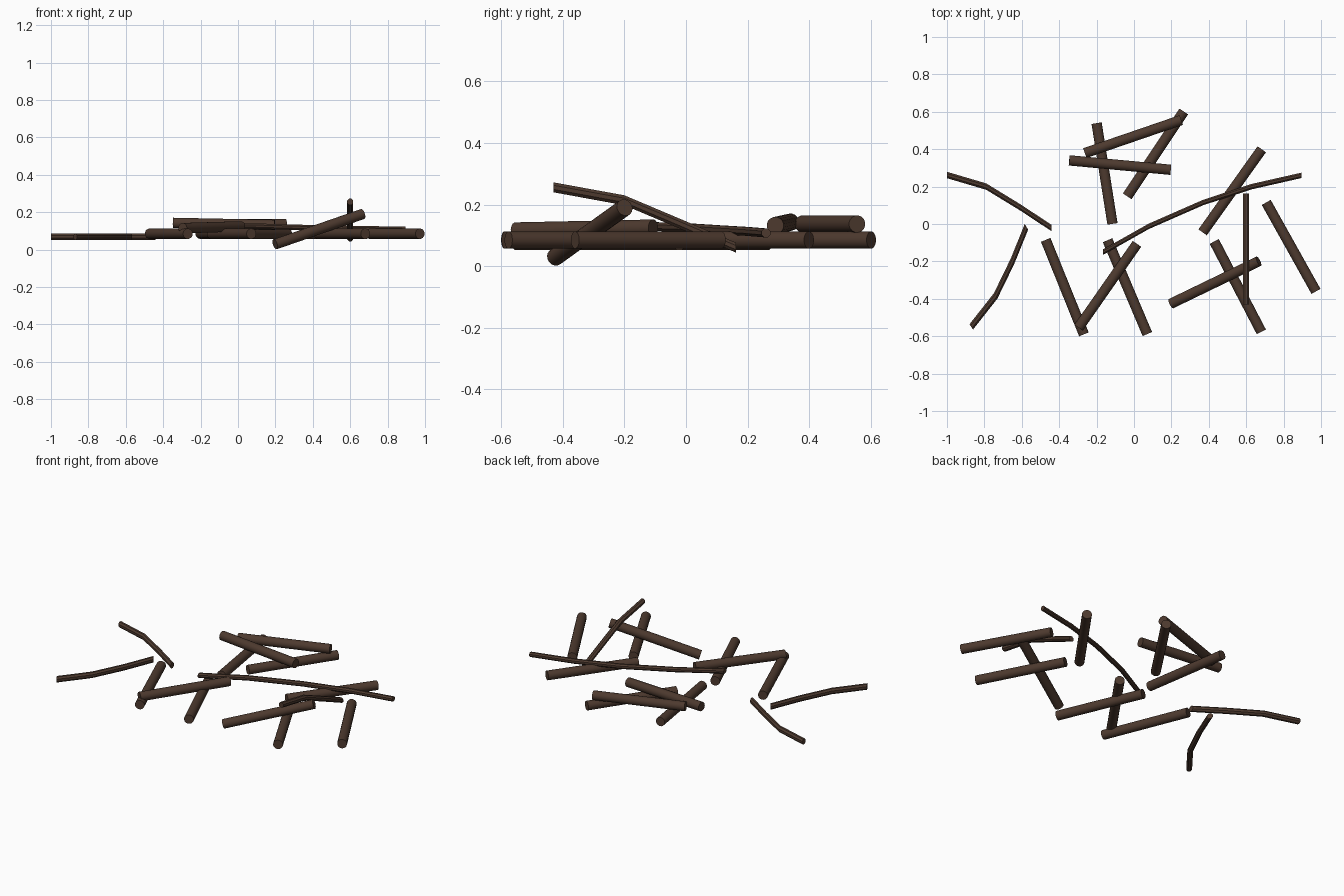
import bpy
import bmesh
import math
from mathutils import Vector

cube = bpy.data.objects.get("Cube")
if cube:
    bpy.data.objects.remove(cube, do_unlink=True)

LOG_LENGTH = 0.545
LOG_RADIUS = 0.028
GROUND = 0.085   # height of the logs in the lower layer
STACKED = 0.137  # height of the logs lying across others

bark = bpy.data.materials.new("dark brown bark")
bark.use_nodes = True
bark.diffuse_color = (0.075, 0.042, 0.028, 1)
bark.node_tree.nodes["Principled BSDF"].inputs["Base Color"].default_value = bark.diffuse_color


def tube(name, path, axis, radius, sides):
    """Sweep a circle, always facing along axis, through the path points."""
    axis = Vector(axis).normalized()
    side = axis.cross(Vector((0, 0, 1))).normalized()
    up = side.cross(axis)
    bm = bmesh.new()
    rings = []
    for point in path:
        ring = []
        for i in range(sides):
            a = math.tau * (i + 0.5) / sides
            offset = side * math.cos(a) + up * math.sin(a)
            ring.append(bm.verts.new(Vector(point) + offset * radius))
        rings.append(ring)
    for lower, upper in zip(rings, rings[1:]):
        for i in range(sides):
            j = (i + 1) % sides
            bm.faces.new((lower[i], lower[j], upper[j], upper[i]))
    bm.faces.new(rings[0])
    bm.faces.new(rings[-1])
    bmesh.ops.recalc_face_normals(bm, faces=bm.faces)
    mesh = bpy.data.meshes.new(name)
    bm.to_mesh(mesh)
    bm.free()
    mesh.materials.append(bark)
    obj = bpy.data.objects.new(name, mesh)
    bpy.context.collection.objects.link(obj)
    bpy.ops.object.select_all(action='DESELECT')
    obj.select_set(True)
    bpy.context.view_layer.objects.active = obj
    bpy.ops.object.shade_smooth_by_angle(angle=math.radians(35))
    return obj


def log(name, start, end):
    """Straight log of the common length, centred between two points."""
    start, end = Vector(start), Vector(end)
    middle = (start + end) / 2
    direction = (end - start).normalized()
    half = direction * LOG_LENGTH / 2
    tube(name, (middle - half, middle + half), direction, LOG_RADIUS, 16)


# Back pile
log("back_log_left", (-0.2, 0.54, GROUND), (-0.115, 0, GROUND))
log("back_log_right", (-0.035, 0.15, GROUND), (0.265, 0.6, GROUND))
log("back_log_top", (-0.275, 0.375, STACKED), (0.265, 0.56, STACKED))
log("back_log_across", (-0.345, 0.34, 0.143), (0.195, 0.29, 0.132))

# Left-hand side pile
log("side_log_back", (0.68, 0.395, GROUND), (0.37, -0.04, GROUND))
log("side_log_outer", (0.71, 0.11, GROUND), (0.97, -0.355, GROUND))
log("side_log_front", (0.43, -0.095, GROUND), (0.68, -0.575, GROUND))
log("side_log_tilted", (0.2, -0.425, 0.029), (0.665, -0.2, 0.19))

# Front pile
log("front_log_outer", (-0.47, -0.09, GROUND), (-0.27, -0.585, GROUND))
log("front_log_inner", (-0.14, -0.09, GROUND), (0.07, -0.585, GROUND))
log("front_log_across", (-0.29, -0.545, 0.115), (0.01, -0.115, 0.124))

# Bent branches: the ends are cut square to the given axis
tube("branch_back", [(-1, 0.262, 0.069), (-0.79, 0.2, 0.069),
     (-0.61, 0.09, 0.069), (-0.44, -0.022, 0.069)], (1, 0, 0), 0.0185, 8)
tube("branch_front", [(-0.87, -0.55, 0.069), (-0.74, -0.385, 0.069),
     (-0.65, -0.2, 0.069), (-0.575, -0.015, 0.069)], (0.83, 0.55, 0), 0.0185, 8)
tube("branch_raised", [(0.6, -0.43, 0.256), (0.6, -0.2, 0.214),
     (0.6, -0.02, 0.138), (0.6, 0.163, 0.06)], (0, 1, 0), 0.0175, 8)
tube("branch_long", [(-0.165, -0.15, 0.13), (0.08, -0.012, 0.126),
     (0.37, 0.115, 0.118), (0.63, 0.2, 0.113), (0.895, 0.26, 0.108)],
     (1, 0.05, 0), 0.0155, 8)
